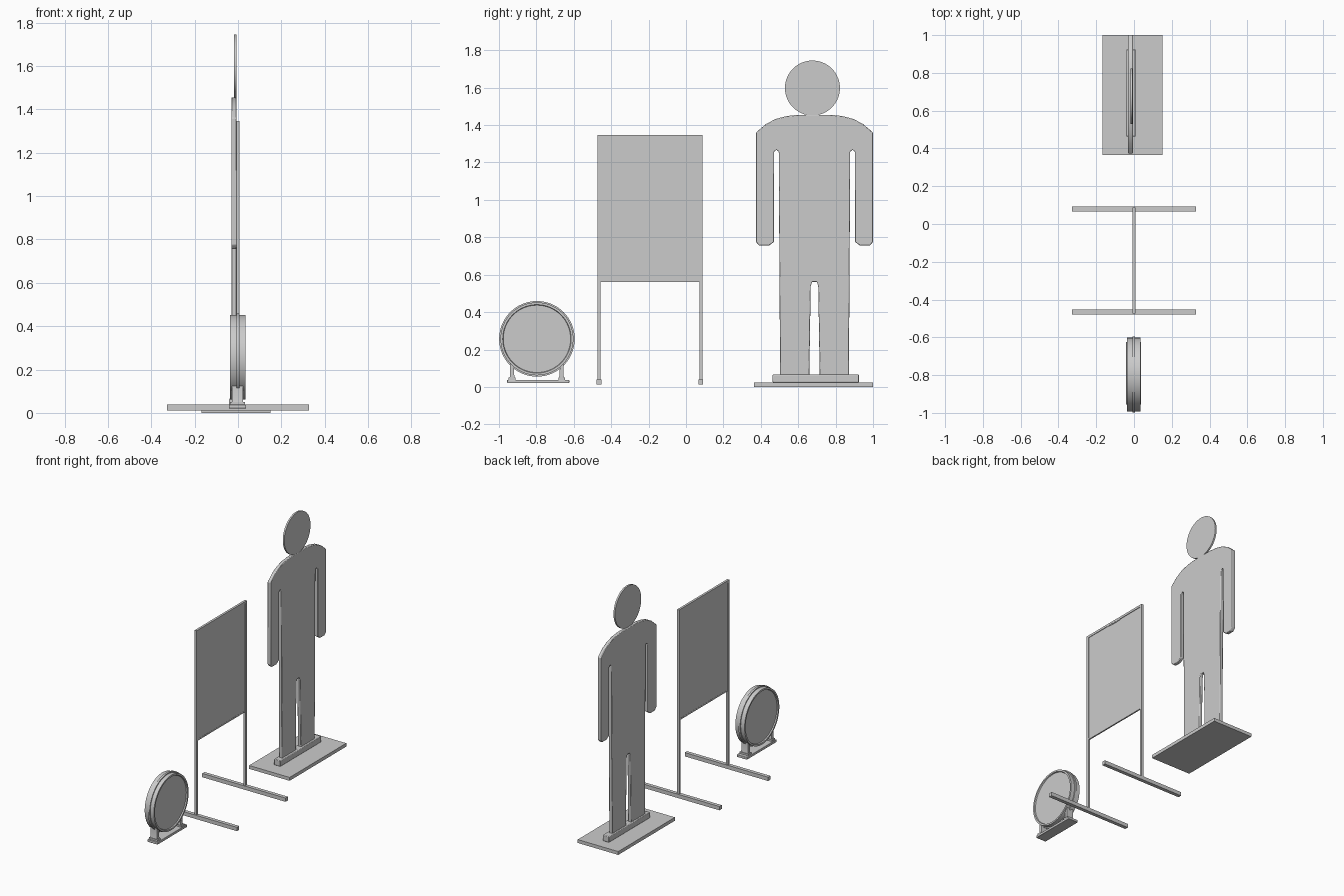
import bpy, bmesh, math
from mathutils import Matrix

if "Cube" in bpy.data.objects:
    bpy.data.objects.remove(bpy.data.objects["Cube"])


def finish(name, bm, bevel=0.0, smooth=True):
    bmesh.ops.recalc_face_normals(bm, faces=bm.faces)
    me = bpy.data.meshes.new(name)
    bm.to_mesh(me)
    bm.free()
    ob = bpy.data.objects.new(name, me)
    bpy.context.collection.objects.link(ob)
    if bevel:
        m = ob.modifiers.new("soft_edges", 'BEVEL')
        m.width, m.segments = bevel, 2
        m.limit_method, m.angle_limit = 'ANGLE', math.radians(40)
    if smooth:
        bpy.ops.object.select_all(action='DESELECT')
        ob.select_set(True)
        bpy.context.view_layer.objects.active = ob
        bpy.ops.object.shade_smooth_by_angle(angle=math.radians(35))
    return ob


def box(name, x0, x1, y0, y1, z0, z1, bevel=0.0):
    bm = bmesh.new()
    size = Matrix.Diagonal((x1 - x0, y1 - y0, z1 - z0, 1))
    centre = Matrix.Translation(((x0 + x1) / 2, (y0 + y1) / 2, (z0 + z1) / 2))
    bmesh.ops.create_cube(bm, size=1, matrix=centre @ size)
    return finish(name, bm, bevel)


def slab(name, outline, x0, x1, bevel=0.0):
    """Extrude a (y, z) outline along x."""
    bm = bmesh.new()
    face = bm.faces.new([bm.verts.new((x0, y, z)) for y, z in outline])
    ext = bmesh.ops.extrude_face_region(bm, geom=[face])
    verts = [v for v in ext['geom'] if isinstance(v, bmesh.types.BMVert)]
    bmesh.ops.translate(bm, verts=verts, vec=(x1 - x0, 0, 0))
    return finish(name, bm, bevel)


def lathe(name, profile, cy, cz, n=64):
    """Revolve an (x, radius) profile about an x-parallel axis, with end caps."""
    bm = bmesh.new()
    rings = [[bm.verts.new((x, cy + r * math.cos(2 * math.pi * i / n),
                            cz + r * math.sin(2 * math.pi * i / n)))
              for i in range(n)] for x, r in profile]
    for a, b in zip(rings, rings[1:]):
        for i in range(n):
            j = (i + 1) % n
            bm.faces.new((a[i], a[j], b[j], b[i]))
    bm.faces.new(rings[0])
    bm.faces.new(rings[-1])
    return finish(name, bm)


# Standing figure cutout: one half of the outline, mirrored about its centre line
FY = 0.687
half = [(0.085, 1.455), (0.15, 1.448), (0.21, 1.432), (0.26, 1.405), (0.313, 1.36),
        (0.313, 0.775), (0.295, 0.755), (0.245, 0.755), (0.216, 0.775),
        (0.216, 1.258), (0.203, 1.268), (0.191, 1.258), (0.184, 0.06),
        (0.028, 0.06), (0.02, 0.54), (0.012, 0.562)]
outline = [(FY + d, z) for d, z in half] + [(FY - d, z) for d, z in reversed(half)]
slab("figure_body", outline, -0.031, -0.006, bevel=0.004)
lathe("figure_head", [(-0.019, 0.147), (-0.007, 0.147)], 0.676, 1.598)
box("figure_base_plate", -0.168, 0.15, 0.364, 1.0, 0.0, 0.024)
box("figure_base_clamp", -0.042, 0.008, 0.463, 0.924, 0.024, 0.066, bevel=0.004)

# Display board: panel, top rail, posts and long feet
box("board_panel", -0.004, 0.004, -0.462, 0.074, 0.56, 1.335)
box("board_top_rail", -0.008, 0.008, -0.474, 0.087, 1.331, 1.347)
box("board_bottom_rail", -0.005, 0.005, -0.462, 0.074, 0.56, 0.57)
arc = [(-0.194 + 0.075 * math.cos(t), 1.333 + 0.008 * math.sin(t))
       for t in [math.pi + math.pi * i / 12 for i in range(13)]]
slab("board_top_catch", arc, -0.007, 0.007)
for side, py in (("near", -0.466), ("far", 0.079)):
    box(side + "_post", -0.008, 0.008, py - 0.008, py + 0.008, 0.03, 1.345)
    box(side + "_foot", -0.327, 0.327, py - 0.013, py + 0.013, 0.012, 0.039)

# Round drum with a central band and a shallow lip on each face
DY, DZ = -0.797, 0.257
lathe("drum_shell", [(-0.03, 0.18), (-0.038, 0.183), (-0.038, 0.195),
                     (0.034, 0.195), (0.034, 0.183), (0.026, 0.18)], DY, DZ)
lathe("drum_band", [(-0.008, 0.194), (-0.008, 0.202), (0.006, 0.202), (0.006, 0.194)], DY, DZ)

# Drum stand: base bar and two tapered cradle legs
box("drum_stand_base", -0.042, 0.038, -0.956, -0.624, 0.02, 0.038, bevel=0.003)
for side, y0, s in (("near", -0.93, 1), ("far", -0.665, -1)):
    leg = [(y0 - s * 0.017, 0.036), (y0 + s * 0.017, 0.036), (y0 + s * 0.012, 0.06),
           (y0 + s * 0.008, 0.125), (y0 - s * 0.01, 0.135), (y0 - s * 0.01, 0.06)]
    slab(side + "_drum_leg", leg, -0.028, 0.024)
    box(side + "_drum_leg_foot", -0.036, 0.032, y0 - 0.018, y0 + 0.018, 0.036, 0.05)
